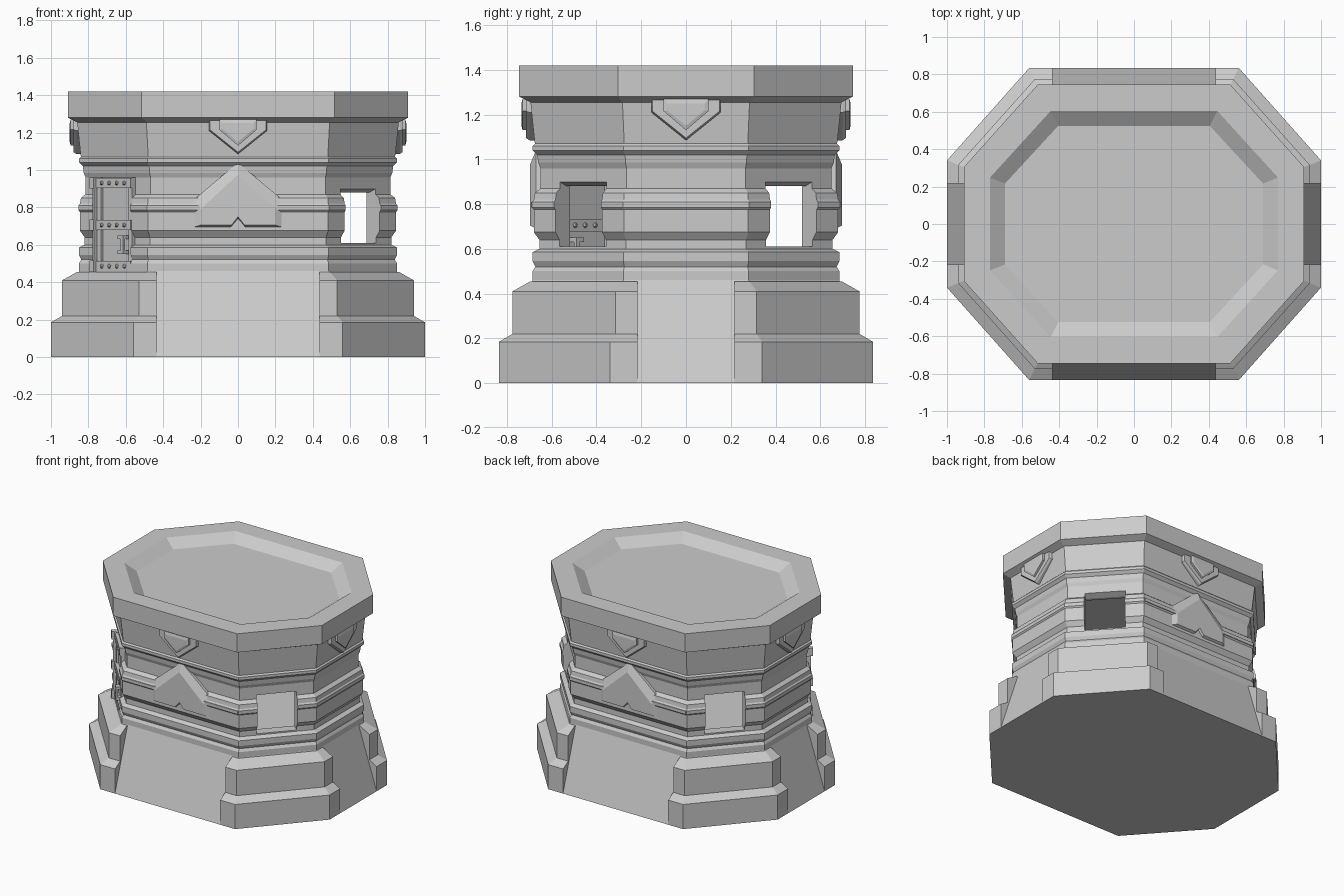
import bpy, bmesh, math
from mathutils import Matrix, Vector

cube = bpy.data.objects.get("Cube")
if cube:
    bpy.data.objects.remove(cube)

stone = bpy.data.materials.new("grey stone")
stone.use_nodes = True
GREY = (0.6, 0.6, 0.6, 1)
stone.diffuse_color = GREY
stone.node_tree.nodes["Principled BSDF"].inputs["Base Color"].default_value = GREY


def finish(name, bm):
    bmesh.ops.recalc_face_normals(bm, faces=bm.faces)
    mesh = bpy.data.meshes.new(name)
    bm.to_mesh(mesh)
    bm.free()
    mesh.materials.append(stone)
    obj = bpy.data.objects.new(name, mesh)
    bpy.context.collection.objects.link(obj)
    return obj


def loft(name, rings, matrix=Matrix(), closed=False):
    """Skin a stack of rings; cap both ends, or join last to first."""
    bm = bmesh.new()
    rows = [[bm.verts.new(matrix @ Vector(p)) for p in ring] for ring in rings]
    n = len(rows[0])
    pairs = list(zip(rows, rows[1:]))
    if closed:
        pairs.append((rows[-1], rows[0]))
    else:
        bm.faces.new(rows[0])
        bm.faces.new(rows[-1])
    for a, b in pairs:
        for i in range(n):
            j = (i + 1) % n
            bm.faces.new((a[i], a[j], b[j], b[i]))
    return finish(name, bm)


def dims(d):
    """Octagon half sizes when its outline is pushed out by d."""
    return 0.85 + d, 0.685 + d, 0.485 + d * 0.5, 0.28 + d * 0.4


def octagon(d, z):
    X, Y, cx, cy = dims(d)
    quarter = [(cx, -Y), (X, -cy)]
    half = quarter + [(x, -y) for x, y in reversed(quarter)]
    return [(x, y, z) for x, y in half + [(-x, -y) for x, y in half]]


def face_frame(sx, sy):
    """Local axes on a wall: x along it, y inwards, z up."""
    if sx and sy:
        mid, normal = (sx * 0.6675, sy * 0.4825), (sx * 0.743, sy * 0.67)
    else:
        mid, normal = (sx * 0.85, sy * 0.685), (sx, sy)
    angle = math.atan2(normal[0], -normal[1])
    return Matrix.Translation((mid[0], mid[1], 0)) @ Matrix.Rotation(angle, 4, 'Z')


def box_ring(u0, u1, z0, z1, y):
    return [(u0, y, z0), (u1, y, z0), (u1, y, z1), (u0, y, z1)]


def box(name, frame, u0, u1, z0, z1, y0, y1):
    return loft(name, [box_ring(u0, u1, z0, z1, y) for y in (y0, y1)], frame)


def plate(name, frame, layers):
    """Solid from (outline, depth) layers facing out of a wall."""
    return loft(name, [[(u, y, z) for u, z in pts] for pts, y in layers], frame)


def mirrored(half):
    """Complete a left-right symmetric outline from its +x half."""
    return half + [(-u, z) for u, z in reversed(half) if u > 0]


# Sloped foundation, with the ramps showing on the four straight sides
loft("foundation", [octagon(0.15, 0), octagon(0.0, 0.46)])

# Stepped buttress at each diagonal corner
STEPS = [(0.15, 0), (0.15, 0.185), (0.09, 0.22), (0.09, 0.41), (0.01, 0.455)]
for sx in (-1, 1):
    for sy in (-1, 1):
        rings = []
        for d, z in STEPS:
            X, Y, cx, cy = dims(d)
            pts = [(0.437, Y), (cx, Y), (X, cy), (X, 0.217), (0.7, 0.217), (0.437, 0.5)]
            rings.append([(sx * x, sy * y, z) for x, y in pts])
        loft("corner_buttress", rings)

# Hollow moulded wall
WALL = [(0.0, 0.45), (0.0, 0.5), (-0.012, 0.52), (0.0, 0.545), (0.0, 0.585),
        (-0.03, 0.6), (-0.03, 0.64), (-0.005, 0.675), (-0.005, 0.775), (0.003, 0.785),
        (0.003, 0.81), (-0.005, 0.82), (-0.01, 0.85), (-0.035, 0.87), (-0.035, 0.96),
        (-0.025, 0.985), (-0.02, 1.02), (0.0, 1.04), (0.0, 1.06), (-0.01, 1.07),
        (0.01, 1.26)]
wall = loft("wall", [octagon(d, z) for d, z in WALL + [(-0.1, 1.26), (-0.1, 0.45)]],
            closed=True)

# Openings: three windows and a doorway
cutters = []
for sx, sy in ((1, -1), (1, 1), (-1, 1)):
    cutters.append(loft("window_cutter", [
        box_ring(-0.14, 0.14, 0.61, top, y)
        for y, top in ((-0.1, 0.91), (0.02, 0.905), (0.08, 0.88), (0.2, 0.88))],
        face_frame(sx, sy)))
door_frame = face_frame(-1, -1)
cutters.append(box("door_cutter", door_frame, -0.14, 0.14, 0.4, 0.96, -0.1, 0.2))
for cutter in cutters:
    mod = wall.modifiers.new("opening", 'BOOLEAN')
    mod.operation = 'DIFFERENCE'
    mod.solver = 'EXACT'
    mod.object = cutter
    cutter.hide_render = True
    cutter.hide_viewport = True
    cutter.display_type = 'WIRE'

# Overhanging roof slab with a sunken tray
ROOF = [(-0.15, 1.25), (0.0, 1.25), (0.06, 1.28), (0.06, 1.42), (-0.08, 1.42), (-0.16, 1.365)]
loft("roof", [octagon(d, z) for d, z in ROOF])

# Peaked panels on front and back
PANEL_BACK = mirrored([(0, 1.04), (0.25, 0.83), (0.25, 0.69), (0.04, 0.69), (0, 0.735)])
PANEL_FRONT = mirrored([(0, 0.975), (0.2, 0.79), (0.2, 0.705), (0.035, 0.705), (0, 0.75)])
for sy in (-1, 1):
    frame = face_frame(0, sy)
    plate("peaked_panel", frame,
          [(PANEL_BACK, 0.06), (PANEL_BACK, 0.015), (PANEL_FRONT, -0.012)])
    # Sloping trim that carries the peak outwards along the band
    for s in (-1, 1):
        box("band_trim", frame, s * 0.2, s * 0.48, 0.785, 0.81, -0.008, 0.03)

# Shield emblems under the roof on the four straight sides
V_BACK = mirrored([(0.155, 1.27), (0.155, 1.21), (0, 1.085)])
V_FRONT = mirrored([(0.15, 1.27), (0.15, 1.215), (0, 1.095)])
SHIELD = mirrored([(0.1, 1.27), (0.1, 1.215), (0, 1.13)])
SHIELD_FRONT = mirrored([(0.085, 1.25), (0.085, 1.22), (0, 1.15)])
for sx, sy in ((0, -1), (0, 1), (1, 0), (-1, 0)):
    frame = face_frame(sx, sy)
    plate("emblem_bracket", frame, [(V_BACK, 0.03), (V_BACK, -0.015), (V_FRONT, -0.03)])
    plate("emblem_shield", frame, [(SHIELD, 0.0), (SHIELD, -0.045), (SHIELD_FRONT, -0.05)])

# Door: slab, stiles, riveted straps, hinge post and handle
box("door_slab", door_frame, -0.14, 0.14, 0.455, 0.96, 0.025, 0.055)
for s in (-1, 1):
    box("door_stile", door_frame, s * 0.11, s * 0.14, 0.455, 0.96, 0.01, 0.07)
for z in (0.485, 0.705, 0.93):
    box("door_strap", door_frame, -0.14, 0.14, z - 0.027, z + 0.027, 0.0, 0.08)
    box("door_hinge", door_frame, -0.165, -0.135, z - 0.03, z + 0.03, -0.02, 0.03)
    for u in (-0.09, -0.03, 0.03, 0.09):
        for y in (0.0, 0.08):
            bm = bmesh.new()
            spot = door_frame @ Matrix.Translation((u, y, z))
            bmesh.ops.create_icosphere(bm, subdivisions=1, radius=0.013, matrix=spot)
            finish("door_rivet", bm)
box("hinge_post", door_frame, -0.155, -0.14, 0.46, 0.955, -0.01, 0.03)
for y0, y1 in ((-0.02, -0.005), (0.085, 0.1)):
    box("door_handle", door_frame, 0.08, 0.1, 0.55, 0.65, y0, y1)
for z in (0.55, 0.63):
    box("handle_mount", door_frame, 0.055, 0.1, z, z + 0.02, -0.02, 0.1)
